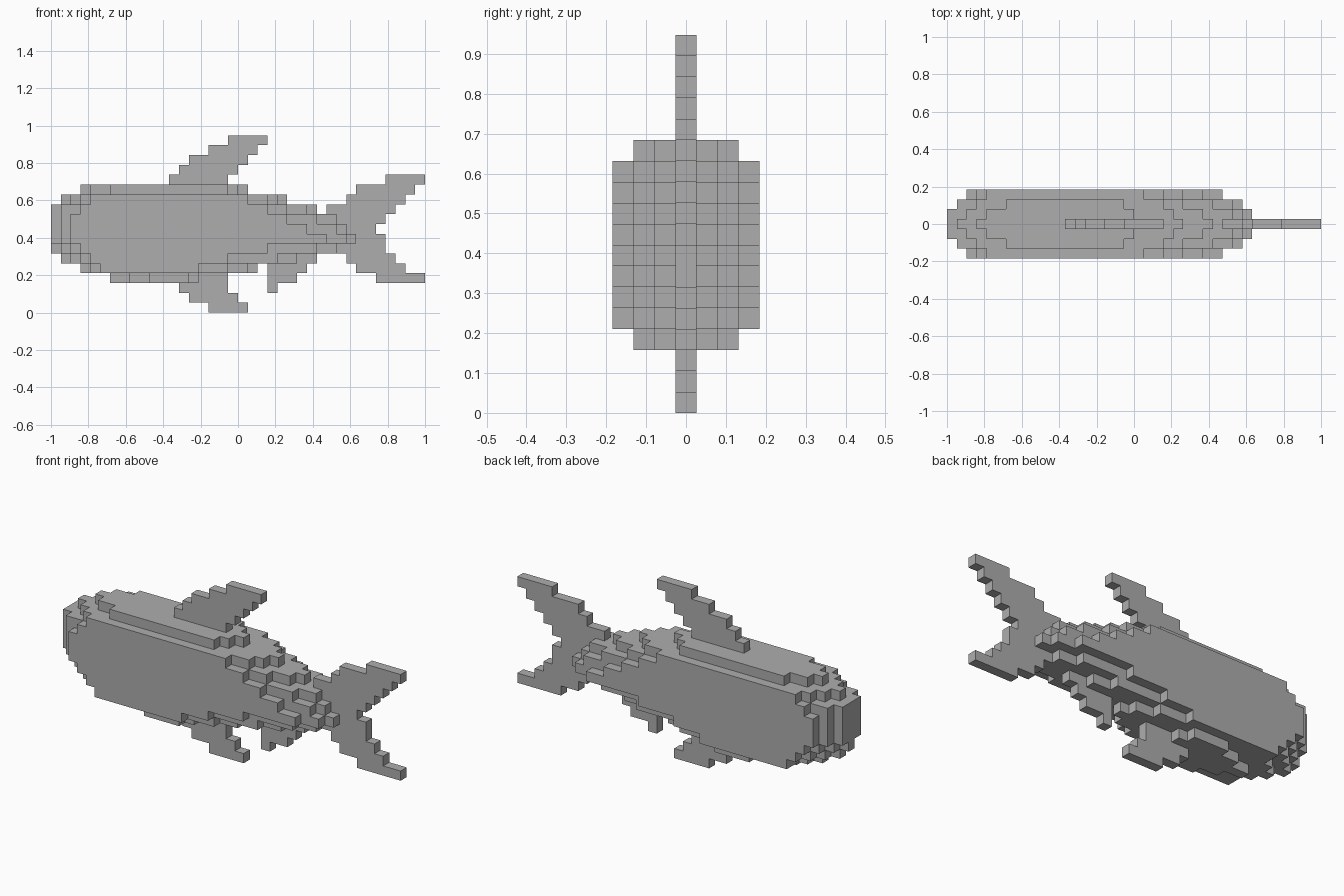
import bpy, bmesh

if "Cube" in bpy.data.objects:
    bpy.data.objects.remove(bpy.data.objects["Cube"])

U = 2 / 38  # size of one block; grid is 38 long, 7 wide, 18 tall

# Body: x block ranges per row (bottom row 3 to top row 12), one list per slice
# going outward from the middle plane; outer slices are mirrored.
BODY = [
    [(6, 16), (3, 21), (1, 27), (0, 30), (0, 31), (0, 30), (0, 28), (0, 27), (1, 24), (3, 20)],
    [(8, 15), (4, 20), (2, 25), (1, 29), (0, 31), (0, 30), (0, 29), (0, 26), (2, 23), (4, 19)],
    [(10, 14), (5, 18), (3, 23), (2, 27), (1, 30), (1, 29), (1, 27), (1, 24), (3, 22), (6, 18)],
    [None, (5, 15), (4, 18), (3, 22), (2, 28), (2, 26), (2, 24), (3, 22), (4, 20), None],
]
# Fins, one block thick: first row, then x ranges going up
FINS = {
    "dorsal_fin": (13, [(12, 18), (13, 19), (14, 20), (16, 21), (18, 22)]),
    "pelvic_fin": (0, [(16, 20), (14, 19), (13, 18), (16, 18)]),
    "anal_fin": (2, [(22, 23), (22, 25), (22, 26)]),
    "tail_fin": (3, [(33, 38), (31, 36), (30, 35), (30, 34), (31, 34), (30, 33),
                     (28, 34), (28, 35), (30, 36), (31, 37), (34, 38)]),
}


def cells(rows, first, slice_no):
    out = set()
    for k, r in enumerate(rows):
        if r:
            for i in range(*r):
                out |= {(i, slice_no, k + first), (i, -slice_no, k + first)}
    return out


parts = {"body": set()}
for s, rows in enumerate(BODY):
    parts["body"] |= cells(rows, 3, s)
for name, (first, rows) in FINS.items():
    parts[name] = cells(rows, first, 0) - parts["body"]
solid = set().union(*parts.values())

grey = bpy.data.materials.new("grey")
grey.diffuse_color = (0.42, 0.42, 0.42, 1)
grey.use_nodes = True
grey.node_tree.nodes["Principled BSDF"].inputs["Base Color"].default_value = grey.diffuse_color


def build(name, blocks):
    """Make the outer skin of a set of blocks."""
    bm = bmesh.new()
    verts = {}

    def vert(p):
        if p not in verts:
            verts[p] = bm.verts.new((p[0] * U - 1, (p[1] - 0.5) * U, p[2] * U))
        return verts[p]

    for c in sorted(blocks):
        for axis in range(3):
            for side in (0, 1):
                n = list(c)
                n[axis] += 2 * side - 1
                if tuple(n) in solid:
                    continue
                a, b = (axis + 1) % 3, (axis + 2) % 3
                quad = []
                for da, db in ((0, 0), (1, 0), (1, 1), (0, 1)):
                    p = list(c)
                    p[axis] += side
                    p[a] += da
                    p[b] += db
                    quad.append(vert(tuple(p)))
                bm.faces.new(quad if side else quad[::-1])
    me = bpy.data.meshes.new(name)
    bm.to_mesh(me)
    bm.free()
    me.materials.append(grey)
    ob = bpy.data.objects.new(name, me)
    bpy.context.collection.objects.link(ob)


for name, blocks in parts.items():
    build(name, blocks)
